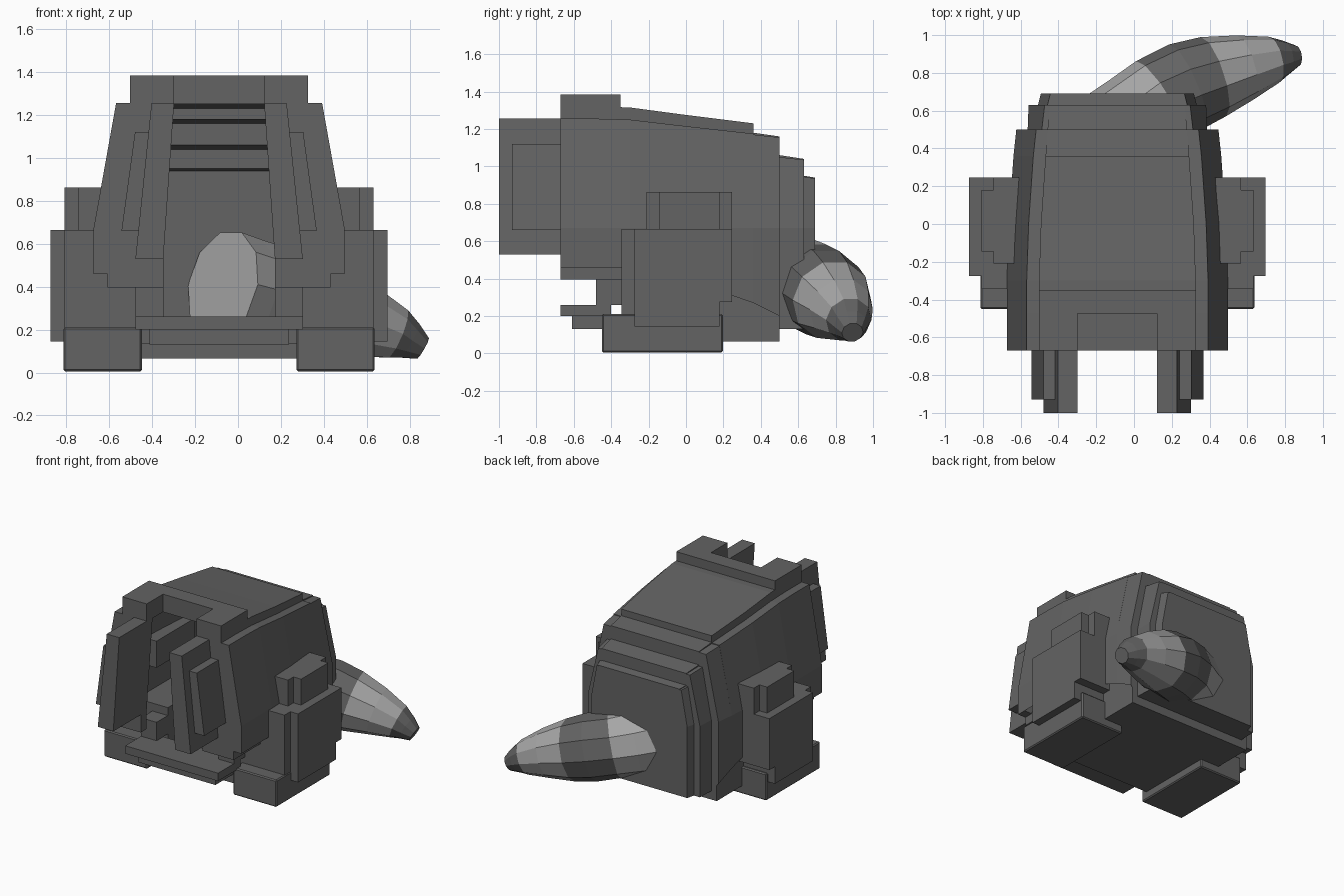
import bpy, bmesh, math
from mathutils import Vector

if "Cube" in bpy.data.objects:
    bpy.data.objects.remove(bpy.data.objects["Cube"])

CX = -0.088  # symmetry plane of the body


def material(name, v):
    m = bpy.data.materials.new(name)
    m.use_nodes = True
    m.diffuse_color = (v, v, v, 1)
    b = m.node_tree.nodes["Principled BSDF"]
    b.inputs["Base Color"].default_value = (v, v, v, 1)
    b.inputs["Roughness"].default_value = 0.9
    return m


dark = material("dark grey", 0.125)
light = material("light grey", 0.38)


def finish(name, bm, mats=(dark,)):
    bmesh.ops.recalc_face_normals(bm, faces=bm.faces)
    me = bpy.data.meshes.new(name)
    bm.to_mesh(me)
    bm.free()
    for m in mats:
        me.materials.append(m)
    ob = bpy.data.objects.new(name, me)
    bpy.context.collection.objects.link(ob)
    return ob


def prism(name, outline, y0, y1, sides=(1, -1)):
    """Extrude a front outline (offset from centre, height) from y0 to y1, mirrored."""
    bm = bmesh.new()
    for s in sides:
        a = [bm.verts.new((CX + s * u, y0, z)) for u, z in outline]
        b = [bm.verts.new((CX + s * u, y1, z)) for u, z in outline]
        bm.faces.new(a)
        bm.faces.new(b[::-1])
        n = len(a)
        for i in range(n):
            j = (i + 1) % n
            bm.faces.new((a[i], b[i], b[j], a[j]))
    return finish(name, bm)


def block(name, u0, u1, y0, y1, z0, z1):
    sides = (1,) if u0 < 0 else (1, -1)
    return prism(name, [(u0, z0), (u1, z0), (u1, z1), (u0, z1)], y0, y1, sides)


# Hollow hull: stepped loft, open at the front
# (y, bottom z, lower half width, shoulder half width, shoulder z, roof half width, roof z)
stations = [
    (-.67, .46, .585, .48, 1.255, .415, 1.32),
    (-.475, .46, .585, .48, 1.255, .415, 1.32),
    (-.3, .46, .585, .48, 1.25, .415, 1.315),
    (0, .395, .575, .47, 1.215, .405, 1.275),
    (.36, .27, .55, .445, 1.175, .38, 1.23),
    (.36, .27, .55, .445, 1.17, .38, 1.18),
    (.5, .2, .535, .43, 1.155, .37, 1.16),
    (.5, .13, .475, .40, 1.05, .37, 1.06),
    (.63, .13, .47, .385, 1.035, .355, 1.04),
    (.63, .13, .42, .37, .945, .355, .95),
    (.69, .13, .405, .355, .935, .34, .94),
]
bm = bmesh.new()
rings = []
for y, zb, w, ws, zs, wr, zr in stations:
    half = [(w, zb), (w, .67), (ws, zs), (wr, zs), (wr, zr)]
    pts = half + [(-u, z) for u, z in reversed(half)]
    rings.append([bm.verts.new((CX + u, y, z)) for u, z in pts])
for k, (a, b) in enumerate(zip(rings, rings[1:])):
    for i in range(9):
        if k == 0 and i == 4:
            continue  # open slot behind the brow
        bm.faces.new((a[i], a[i + 1], b[i + 1], b[i]))
    if k > 5:
        bm.faces.new((a[9], a[0], b[0], b[9]))
bm.faces.new(rings[-1])
finish("hull", bm)

# Front frame and brow
prism("front_frame", [(.26, .395), (.52, .395), (.52, .46), (.585, .46), (.585, .67),
                      (.48, 1.255), (.21, 1.255), (.26, .53)], -.67, -.6)
block("brow_end", .21, .415, -.67, -.475, 1.25, 1.385)
block("brow_bar", -.415, .415, -.475, -.35, 1.25, 1.385)

# Slanted front pillars with outer plates
prism("front_pillar", [(.26, .53), (.39, .53), (.315, 1.255), (.21, 1.255)], -1, -.6)
prism("pillar_plate", [(.37, .66), (.455, .66), (.392, 1.12), (.32, 1.12)], -.93, -.6)

# Lower body and chin
block("hull_skirt", .44, .52, -.67, -.34, .395, .47)
block("lower_wall", .26, .52, -.345, .5, .065, .46)
block("cheek", .26, .39, -.48, -.34, .26, .4)
block("belly", -.52, .52, -.4, .5, .065, .135)
block("chin_lip", -.39, .39, -.67, -.4, .2, .26)
block("chin", -.325, .325, -.61, -.35, .13, .2)

# Legs and feet
block("leg", .52, .785, -.275, .18, .145, .665)
block("leg_back", .52, .785, .18, .247, .275, .665)
block("leg_front", .52, .72, -.345, -.275, .2, .665)
block("shoulder", .45, .72, -.145, .18, .665, .862)
block("shoulder_core", .45, .655, -.21, .247, .66, .862)
foot = block("foot", .36, .725, -.45, .197, .005, .21)
bev = foot.modifiers.new("edge", 'BEVEL')
bev.width = .008
bev.segments = 1

# Curved tail with alternating bands: x, y, z, radius
tail = [(-.07, .49, .41, .26), (.03, .57, .385, .25), (.14, .66, .36, .24),
        (.28, .73, .325, .24), (.42, .78, .285, .22), (.59, .83, .235, .175),
        (.74, .87, .18, .125), (.8, .88, .147, .093), (.86, .89, .112, .058)]
bm = bmesh.new()
N = 10
rings = []
for k, (x, y, z, r) in enumerate(tail):
    p, q = tail[max(k - 1, 0)], tail[min(k + 1, len(tail) - 1)]
    d = (Vector(q[:3]) - Vector(p[:3])).normalized()
    side = d.cross(Vector((0, 0, 1))).normalized()
    up = side.cross(d)
    c = Vector((x, y, z))
    rings.append([bm.verts.new(c + r * (math.cos(t) * side + math.sin(t) * up))
                  for t in (2 * math.pi * i / N for i in range(N))])
for k, (a, b) in enumerate(zip(rings, rings[1:])):
    for i in range(N):
        j = (i + 1) % N
        f = bm.faces.new((a[i], a[j], b[j], b[i]))
        f.material_index = 1 - (k // 2) % 2
bm.faces.new(rings[0]).material_index = 1
bm.faces.new(rings[-1])
finish("tail", bm, (dark, light))
